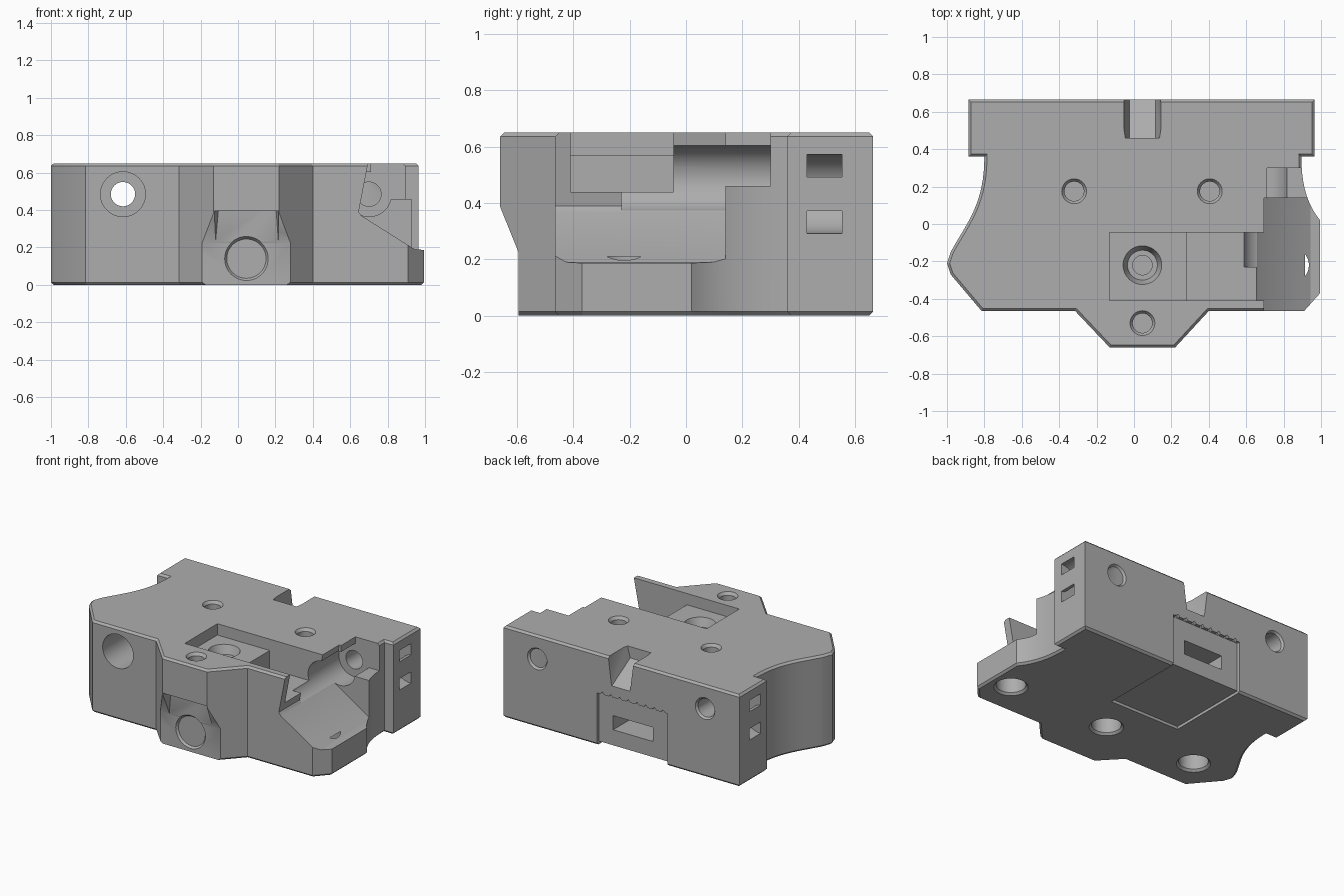
import bpy, bmesh, math
from mathutils import Vector
from mathutils.geometry import interpolate_bezier

if "Cube" in bpy.data.objects:
    bpy.data.objects.remove(bpy.data.objects["Cube"])

H = 0.65
grey = bpy.data.materials.new("plain grey")
grey.use_nodes = True
grey.diffuse_color = (0.42, 0.42, 0.42, 1)
grey.node_tree.nodes["Principled BSDF"].inputs["Base Color"].default_value = (0.42, 0.42, 0.42, 1)


def to_object(bm, name):
    bmesh.ops.recalc_face_normals(bm, faces=bm.faces)
    mesh = bpy.data.meshes.new(name)
    bm.to_mesh(mesh)
    bm.free()
    mesh.materials.append(grey)
    obj = bpy.data.objects.new(name, mesh)
    bpy.context.collection.objects.link(obj)
    return obj


def subtract(target, cutter):
    mod = target.modifiers.new("cut", 'BOOLEAN')
    mod.operation = 'DIFFERENCE'
    mod.solver = 'EXACT'
    mod.object = cutter
    bpy.context.view_layer.objects.active = target
    bpy.ops.object.modifier_apply(modifier=mod.name)
    bpy.data.objects.remove(cutter)


def hull(points):
    bm = bmesh.new()
    for p in points:
        bm.verts.new(p)
    bmesh.ops.convex_hull(bm, input=bm.verts)
    return to_object(bm, "cutter")


def box(x0, x1, y0, y1, z0, z1):
    return hull([(x, y, z) for x in (x0, x1) for y in (y0, y1) for z in (z0, z1)])


def rod(a, b, r1, r2=None, sides=48):
    a, b = Vector(a), Vector(b)
    bm = bmesh.new()
    bmesh.ops.create_cone(bm, cap_ends=True, segments=sides, radius1=r1,
                          radius2=r1 if r2 is None else r2, depth=(b - a).length)
    turn = (b - a).to_track_quat('Z', 'Y').to_matrix().to_4x4()
    bmesh.ops.transform(bm, matrix=turn, verts=bm.verts)
    bmesh.ops.translate(bm, vec=(a + b) / 2, verts=bm.verts)
    return to_object(bm, "cutter")


def bezier(a, ha, hb, b):
    pts = interpolate_bezier(*[Vector((*p, 0)) for p in (a, ha, hb, b)], 18)
    return [(p.x, p.y) for p in pts]


# Body outline, extruded with chamfered rims
outline = [(-0.885, 0.665), (-0.885, 0.36)]
outline += bezier((-0.8, 0.36), (-0.8, 0.1), (-0.9, 0), (-0.98, -0.15))
outline += [(-1, -0.21), (-0.98, -0.27), (-0.815, -0.465), (-0.315, -0.465), (-0.13, -0.66),
            (0.22, -0.66), (0.4, -0.465), (0.91, -0.465), (0.995, -0.37)]
outline += bezier((0.995, 0.02), (0.93, 0.1), (0.895, 0.2), (0.895, 0.36))
outline += [(0.965, 0.36), (0.965, 0.665)]
bm = bmesh.new()
base = bm.faces.new([bm.verts.new((x, y, 0)) for x, y in outline])
top = bmesh.ops.extrude_face_region(bm, geom=[base], use_keep_orig=True)
bmesh.ops.translate(bm, vec=(0, 0, H), verts=[v for v in top["geom"] if isinstance(v, bmesh.types.BMVert)])
bmesh.ops.recalc_face_normals(bm, faces=bm.faces)
rims = [e for e in bm.edges if abs(e.verts[0].co.z - e.verts[1].co.z) < 0.01]
bmesh.ops.bevel(bm, geom=rims, offset=0.014, segments=1, affect='EDGES')
body = to_object(bm, "main_body")

# Nose: sloped underside and hooked recess
slope = [(-0.67, 0.41), (-0.595, 0.225), (-0.595, -0.1), (-0.8, -0.1), (-0.8, 0.41)]
subtract(body, hull([(x, y, z) for x in (-0.4, 0.5) for y, z in slope]))
subtract(body, hull([(-0.13, -0.67, 0.385), (0.22, -0.67, 0.385), (-0.1, -0.6, 0.45), (0.2, -0.6, 0.45),
                     (-0.15, -0.595, -0.1), (0.24, -0.595, -0.1), (-0.15, -0.67, -0.1), (0.24, -0.67, -0.1)]))

# Open side bay with leaning wall and sloped floor
bay = [(0.705, 0.7), (0.7, 0.65), (0.645, 0.39), (0.66, 0.37), (0.945, 0.19), (1.1, 0.18), (1.1, 0.7)]
subtract(body, hull([(x, y, z) for y in (-0.6, 0.14) for x, z in bay]))
subtract(body, box(0.71, 1.1, 0.1, 0.3, 0.46, 0.7))

# Stepped top pocket
subtract(body, box(-0.13, 0.5, -0.41, -0.045, 0.57, 0.7))
subtract(body, box(0.28, 0.75, -0.41, -0.045, 0.44, 0.7))

# Long bolt bores, front to back
for x, front in ((-0.615, -0.6), (0.7, -0.23)):
    subtract(body, rod((x, front, 0.485), (x, 0.3, 0.485), 0.12))
    subtract(body, rod((x, 0.2, 0.485), (x, 0.8, 0.485), 0.065))
    subtract(body, rod((x, 0.65, 0.485), (x, 0.67, 0.485), 0.065, 0.08))

# Nose socket
subtract(body, rod((0.045, -0.7, 0.14), (0.045, -0.15, 0.14), 0.105))
subtract(body, rod((0.045, -0.6, 0.14), (0.045, -0.58, 0.14), 0.12, 0.105))

# Screw holes in the top
for x, y in ((-0.32, 0.175), (0.405, 0.175), (0.045, -0.53)):
    subtract(body, rod((x, y, 0.35), (x, y, 0.7), 0.052))
    subtract(body, rod((x, y, 0.63), (x, y, 0.655), 0.052, 0.07))

# Central stepped through hole and the underside holes
subtract(body, rod((0.045, -0.22, -0.1), (0.045, -0.22, 0.7), 0.052))
subtract(body, rod((0.045, -0.22, 0.51), (0.045, -0.22, 0.6), 0.08, 0.115))
for x in (-0.68, 0.045, 0.84):
    subtract(body, rod((x, -0.22, -0.1), (x, -0.22, 0.21), 0.095))
    subtract(body, rod((x, -0.22, -0.005), (x, -0.22, 0.015), 0.115, 0.095))

# Curved strap tunnels in both sides
for x in (-0.885, 0.965):
    ring = rod((x, 0.43, 0.432), (x, 0.555, 0.432), 0.14)
    subtract(ring, rod((x, 0.3, 0.432), (x, 0.7, 0.432), 0.06))
    subtract(body, ring)

# Sloped notch in the rear top edge
subtract(body, hull([(-0.06, y, 0.7) for y in (0.46, 0.7)] + [(0.15, y, 0.7) for y in (0.46, 0.7)]
                    + [(x, y, z) for x in (-0.025, 0.115) for y, z in ((0.46, 0.57), (0.7, 0.43))]))

# Rear and underside panel recess with toothed edge and slot
subtract(body, box(-0.32, 0.23, 0.643, 0.8, -0.1, 0.37))
subtract(body, box(-0.32, 0.23, 0.05, 0.8, -0.1, 0.02))
for i in range(8):
    x = -0.285 + i * 0.068
    subtract(body, hull([(x + dx, y, z) for y in (0.645, 0.7)
                         for dx, z in ((-0.024, 0.36), (0.024, 0.36), (0, 0.388))]))
subtract(body, box(-0.19, 0.12, 0.45, 0.8, 0.13, 0.23))

# Shading
bpy.ops.object.select_all(action='DESELECT')
body.select_set(True)
bpy.context.view_layer.objects.active = body
bpy.ops.object.shade_smooth_by_angle(angle=math.radians(25))
